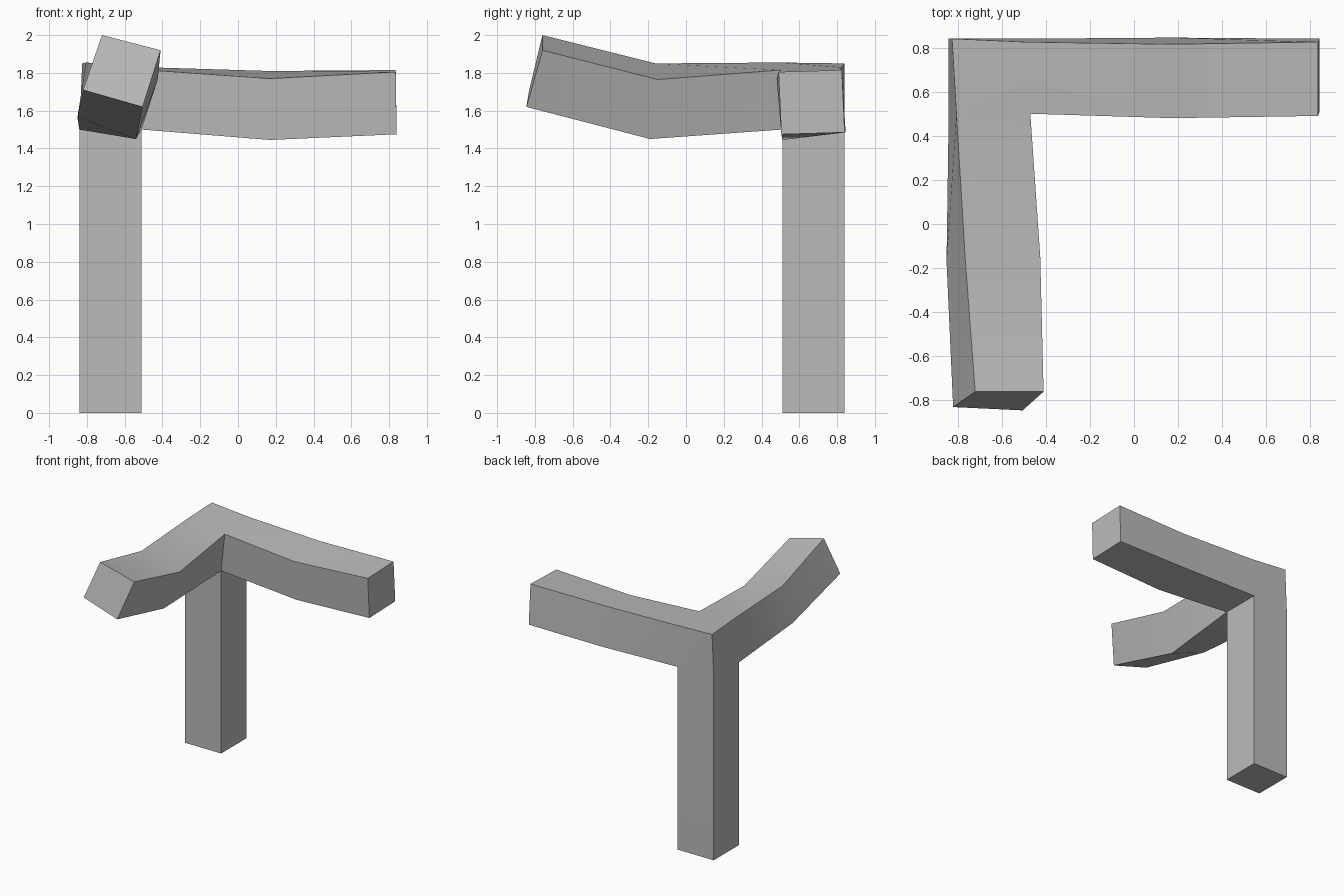
import bpy, bmesh, math

default_cube = bpy.data.objects.get("Cube")
if default_cube:
    bpy.data.objects.remove(default_cube, do_unlink=True)

# Single plain grey material
grey = bpy.data.materials.new("plain_grey")
grey.use_nodes = True
colour = (0.5, 0.5, 0.5, 1)
grey.diffuse_color = colour
grey.node_tree.nodes["Principled BSDF"].inputs["Base Color"].default_value = colour

bm = bmesh.new()


def ring(points):
    return [bm.verts.new(p) for p in points]


def sweep(rings):
    """Skin a four-sided beam through its cross-sections and cap the far end."""
    for a, b in zip(rings, rings[1:]):
        for i in range(4):
            j = (i + 1) % 4
            bm.faces.new((a[i], a[j], b[j], b[i]))
    bm.faces.new(rings[-1])


# Shared corner block: front-left, inner, back-right and outer corners
INNER, OUTER = 0.51, 0.84
square = [(-OUTER, INNER), (-INNER, INNER), (-INNER, OUTER), (-OUTER, OUTER)]
low = ring([(x, y, 1.5) for x, y in square])
top = ring([(-0.805, 0.5, 1.855), (-0.47, 0.5, 1.815),
            (-0.49, 0.825, 1.83), (-0.825, 0.84, 1.85)])
bm.faces.new(top)
bm.faces.new((low[2], low[3], top[3], top[2]))
bm.faces.new((low[3], low[0], top[0], top[3]))

# Upright post
foot = ring([(x, y, 0) for x, y in square])
sweep([low, foot])

# Side beam: sections run bottom front, bottom back, top back, top front
sweep([
    [low[1], low[2], top[2], top[1]],
    ring([(0.17, 0.51, 1.445), (0.17, 0.845, 1.485),
          (0.17, 0.815, 1.81), (0.17, 0.48, 1.77)]),
    ring([(0.84, 0.505, 1.475), (0.84, 0.84, 1.485),
          (0.835, 0.825, 1.815), (0.835, 0.49, 1.805)]),
])

# Front beam, twisting upward: bottom left, bottom right, top right, top left
sweep([
    [low[0], low[1], top[1], top[0]],
    ring([(-0.85, -0.17, 1.565), (-0.54, -0.19, 1.45),
          (-0.425, -0.15, 1.765), (-0.765, -0.16, 1.85)]),
    ring([(-0.82, -0.83, 1.71), (-0.505, -0.845, 1.62),
          (-0.41, -0.76, 1.92), (-0.72, -0.76, 2.0)]),
])

bmesh.ops.recalc_face_normals(bm, faces=bm.faces)
mesh = bpy.data.meshes.new("corner_bracket")
bm.to_mesh(mesh)
bm.free()
mesh.materials.append(grey)
bracket = bpy.data.objects.new("corner_bracket", mesh)
bpy.context.collection.objects.link(bracket)

# Soft bends along the beams, crisp long edges
bpy.ops.object.select_all(action="DESELECT")
bracket.select_set(True)
bpy.context.view_layer.objects.active = bracket
bpy.ops.object.shade_smooth_by_angle(angle=math.radians(40))
